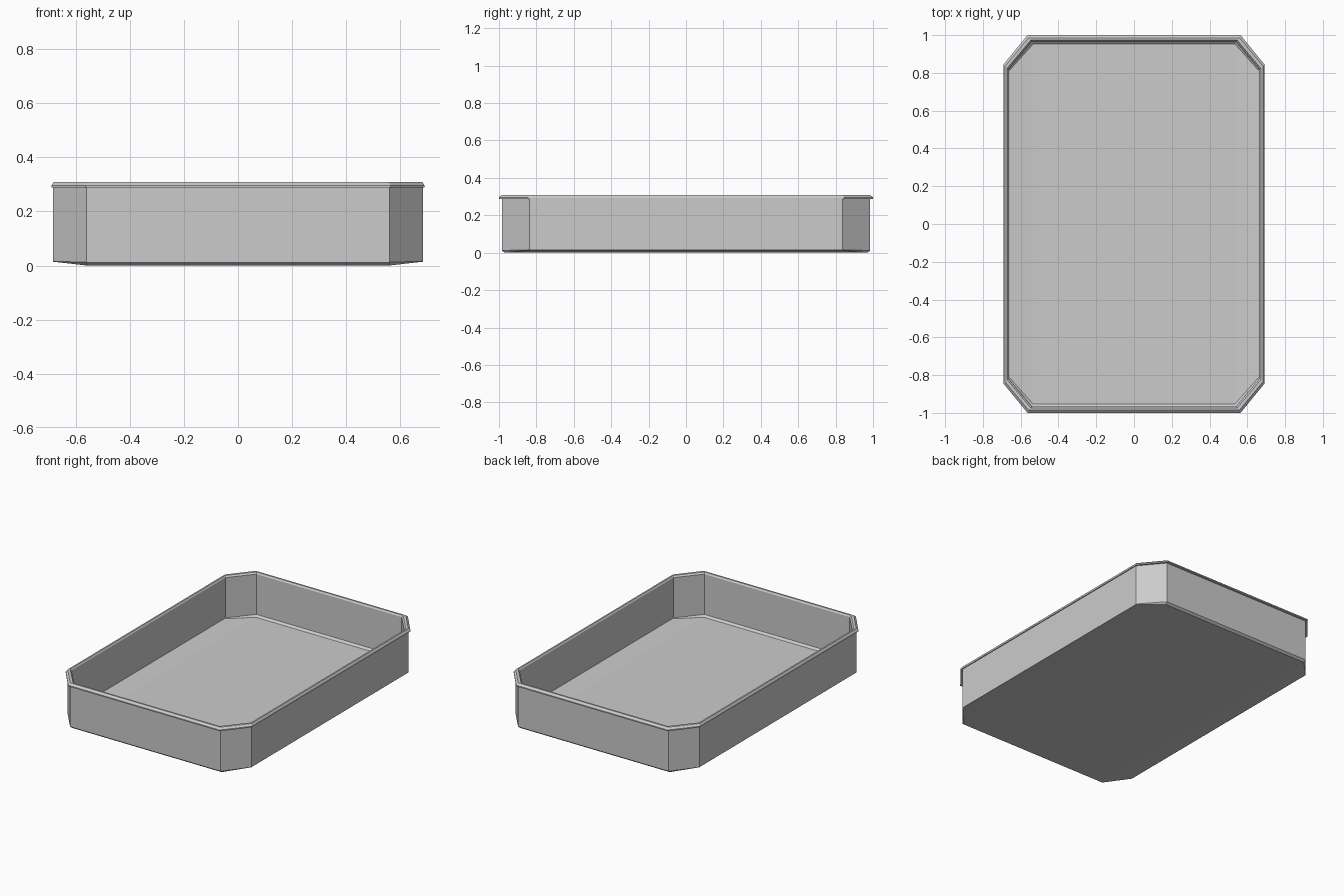
import bpy, bmesh

if "Cube" in bpy.data.objects:
    bpy.data.objects.remove(bpy.data.objects["Cube"])


def ring(bm, hx, hy, cx, cy, z_side, z_end):
    """Chamfered rectangle: long-side points at z_side, short-end points at z_end."""
    pts = [(hx, -cy, z_side), (hx, cy, z_side), (cx, hy, z_end), (-cx, hy, z_end),
           (-hx, cy, z_side), (-hx, -cy, z_side), (-cx, -hy, z_end), (cx, -hy, z_end)]
    return [bm.verts.new(p) for p in pts]


def cap(bm, r, flip):
    """Centre panel between the short ends, with gently raised panels at the long sides."""
    for ids in ((2, 3, 6, 7), (7, 0, 1, 2), (3, 4, 5, 6)):
        f = [r[i] for i in ids]
        bm.faces.new(f[::-1] if flip else f)


# Section from the underside, up the outer wall, over the lip and down inside
section = [
    (0.683, 0.970, 0.558, 0.835, 0.014, 0.000),   # underside edge
    (0.684, 0.985, 0.560, 0.836, 0.016, 0.012),   # outer wall foot
    (0.684, 0.985, 0.560, 0.836, 0.288, 0.288),   # outer wall top
    (0.690, 1.000, 0.564, 0.846, 0.288, 0.288),   # lip underside
    (0.690, 1.000, 0.564, 0.846, 0.296, 0.296),   # lip edge
    (0.682, 0.986, 0.558, 0.836, 0.308, 0.308),   # lip top, outer
    (0.672, 0.974, 0.546, 0.824, 0.308, 0.308),   # lip top, inner
    (0.665, 0.967, 0.540, 0.818, 0.298, 0.298),   # inner lip bevel
    (0.664, 0.966, 0.539, 0.817, 0.028, 0.028),   # inner wall foot
    (0.660, 0.952, 0.535, 0.812, 0.025, 0.015),   # floor edge
]

# Tray
bm = bmesh.new()
rings = [ring(bm, *s) for s in section]
for a, b in zip(rings, rings[1:]):
    for i in range(8):
        j = (i + 1) % 8
        bm.faces.new((a[i], a[j], b[j], b[i]))
cap(bm, rings[0], True)
cap(bm, rings[-1], False)
bmesh.ops.recalc_face_normals(bm, faces=bm.faces)
mesh = bpy.data.meshes.new("tray")
bm.to_mesh(mesh)
bm.free()
tray = bpy.data.objects.new("tray", mesh)
bpy.context.collection.objects.link(tray)
